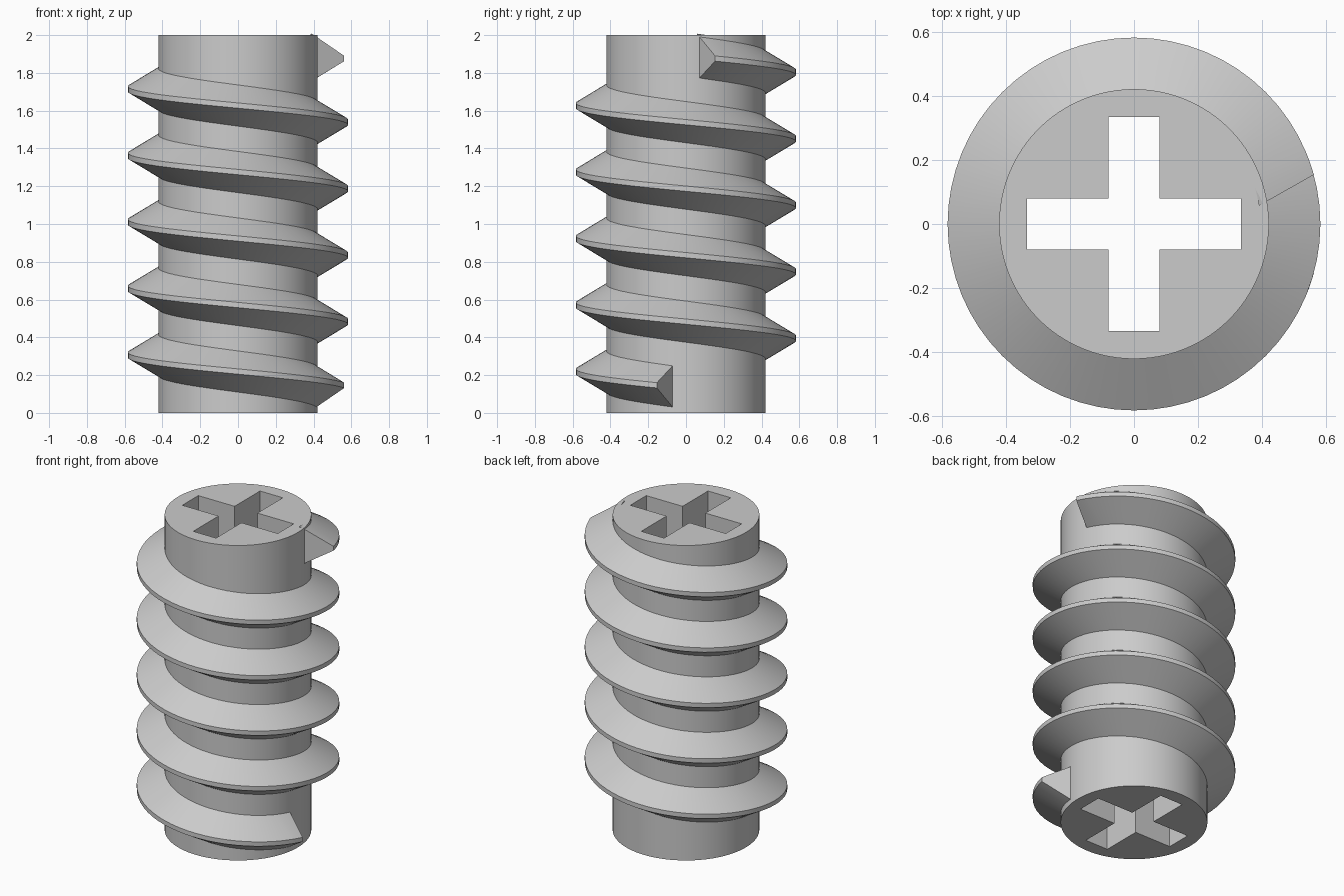
import bpy, bmesh
from math import sin, cos, pi, radians

if "Cube" in bpy.data.objects:
    bpy.data.objects.remove(bpy.data.objects["Cube"])

CORE_R, HEIGHT = 0.422, 2.0
PITCH, Z0, TURNS, SEG = 0.352, 0.131, 5, 64


def make_object(name, bm):
    bmesh.ops.recalc_face_normals(bm, faces=bm.faces)
    mesh = bpy.data.meshes.new(name)
    bm.to_mesh(mesh)
    bm.free()
    obj = bpy.data.objects.new(name, mesh)
    bpy.context.collection.objects.link(obj)
    return obj


def prism(name, outline, z_low, z_high):
    bm = bmesh.new()
    face = bm.faces.new([bm.verts.new((x, y, z_low)) for x, y in outline])
    top = bmesh.ops.extrude_face_region(bm, geom=[face])
    verts = [v for v in top["geom"] if isinstance(v, bmesh.types.BMVert)]
    bmesh.ops.translate(bm, verts=verts, vec=(0, 0, z_high - z_low))
    if not any(len(e.link_faces) == 1 for e in bm.edges):
        return make_object(name, bm)
    bmesh.ops.holes_fill(bm, edges=bm.edges)
    return make_object(name, bm)


def select_only(obj):
    bpy.ops.object.select_all(action='DESELECT')
    obj.select_set(True)
    bpy.context.view_layer.objects.active = obj


# Round core
ring = [(CORE_R * cos(2 * pi * i / 96), CORE_R * sin(2 * pi * i / 96)) for i in range(96)]
core = prism("screw_core", ring, 0, HEIGHT)

# Cross-shaped drive socket running through the core
a, w = 0.335, 0.08
quarter = [(a, -w), (a, w), (w, w)]
cross = []
for k in range(4):
    c, s = [(1, 0), (0, 1), (-1, 0), (0, -1)][k]
    cross += [(x * c - y * s, x * s + y * c) for x, y in quarter]
cutter = prism("socket_cutter", cross, -0.2, HEIGHT + 0.2)
cutter.hide_render = True
cut = core.modifiers.new("socket", 'BOOLEAN')
cut.operation, cut.object, cut.solver = 'DIFFERENCE', cutter, 'EXACT'
select_only(core)
bpy.ops.object.modifier_apply(modifier=cut.name)
bpy.data.objects.remove(cutter)

# Left-handed thread: profile points are radius, height offset, end trim angle
profile = [(0.395, -0.125, 8.3), (0.583, -0.014, 15.3),
           (0.583, 0.014, 15.3), (0.395, 0.125, 8.3)]
bm = bmesh.new()
steps = TURNS * SEG
sections = []
for i in range(steps + 1):
    section = []
    for r, dz, trim in profile:
        t = radians(trim)
        ang = min(max(2 * pi * i / SEG, t), 2 * pi * TURNS - t)
        # slide the near-end sections so that none coincide with the trim
        if i < 4:
            ang = t + (2 * pi * 4 / SEG - t) * i / 4
        elif i > steps - 4:
            ang = 2 * pi * TURNS - t - (2 * pi * 4 / SEG - t) * (steps - i) / 4
        z = Z0 + PITCH * ang / (2 * pi) + dz
        section.append(bm.verts.new((r * cos(ang), -r * sin(ang), z)))
    sections.append(section)
for s0, s1 in zip(sections, sections[1:]):
    for j in range(4):
        k = (j + 1) % 4
        bm.faces.new((s0[j], s0[k], s1[k], s1[j]))
bm.faces.new(sections[0])
bm.faces.new(sections[-1])
thread = make_object("screw_thread", bm)

for obj in (core, thread):
    select_only(obj)
    bpy.ops.object.shade_smooth_by_angle(angle=radians(25))
